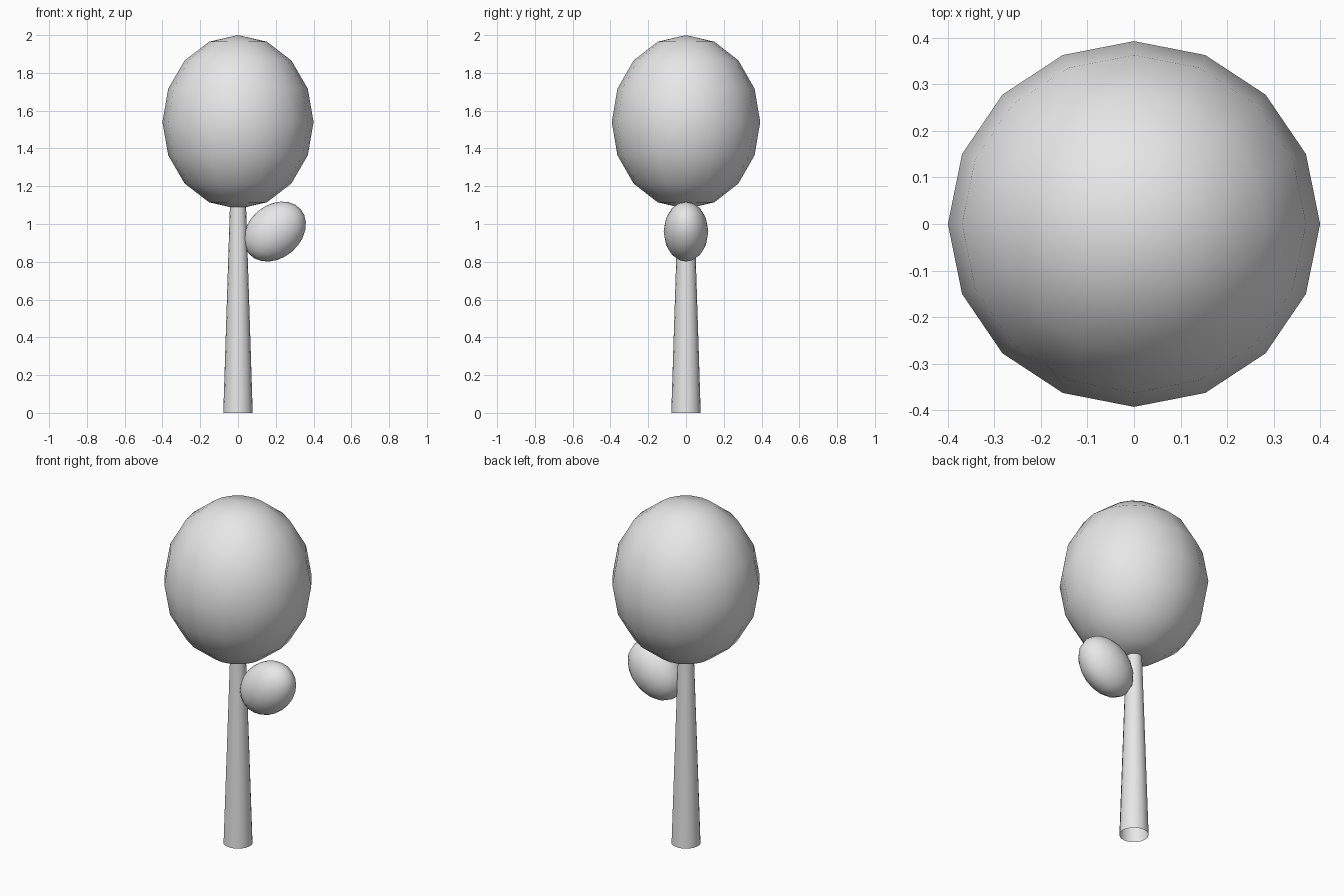
import bpy
import math

cube = bpy.data.objects.get("Cube")
if cube:
    bpy.data.objects.remove(cube, do_unlink=True)

# One plain grey for the whole tree
grey = bpy.data.materials.new("plain grey")
grey.use_nodes = True
colour = (0.8, 0.8, 0.8, 1.0)
grey.diffuse_color = colour
for node in grey.node_tree.nodes:
    if node.type == "BSDF_PRINCIPLED":
        node.inputs["Base Color"].default_value = colour


def finish(name):
    obj = bpy.context.object
    obj.name = name
    obj.data.name = name
    obj.data.materials.append(grey)
    bpy.ops.object.shade_smooth()
    return obj


def ellipsoid(name, centre, radii, segments, rings, tilt=0.0):
    bpy.ops.mesh.primitive_uv_sphere_add(
        segments=segments, ring_count=rings, radius=1.0,
        location=centre, rotation=(0, tilt, 0))
    obj = finish(name)
    obj.scale = radii
    return obj


# Tapered trunk, open at the bottom, its top hidden in the crown
height = 1.15
bpy.ops.mesh.primitive_cone_add(
    vertices=16, radius1=0.078, radius2=0.041, depth=height,
    end_fill_type="NOTHING", location=(0, 0, height / 2))
finish("trunk")

# Large crown and the small tilted leaf clump on the left
ellipsoid("crown", (0, 0, 1.54), (0.4, 0.393, 0.46), 16, 8)
ellipsoid("side_clump", (0.195, 0, 0.96), (0.181, 0.118, 0.14), 16, 12,
          tilt=math.radians(-41))
